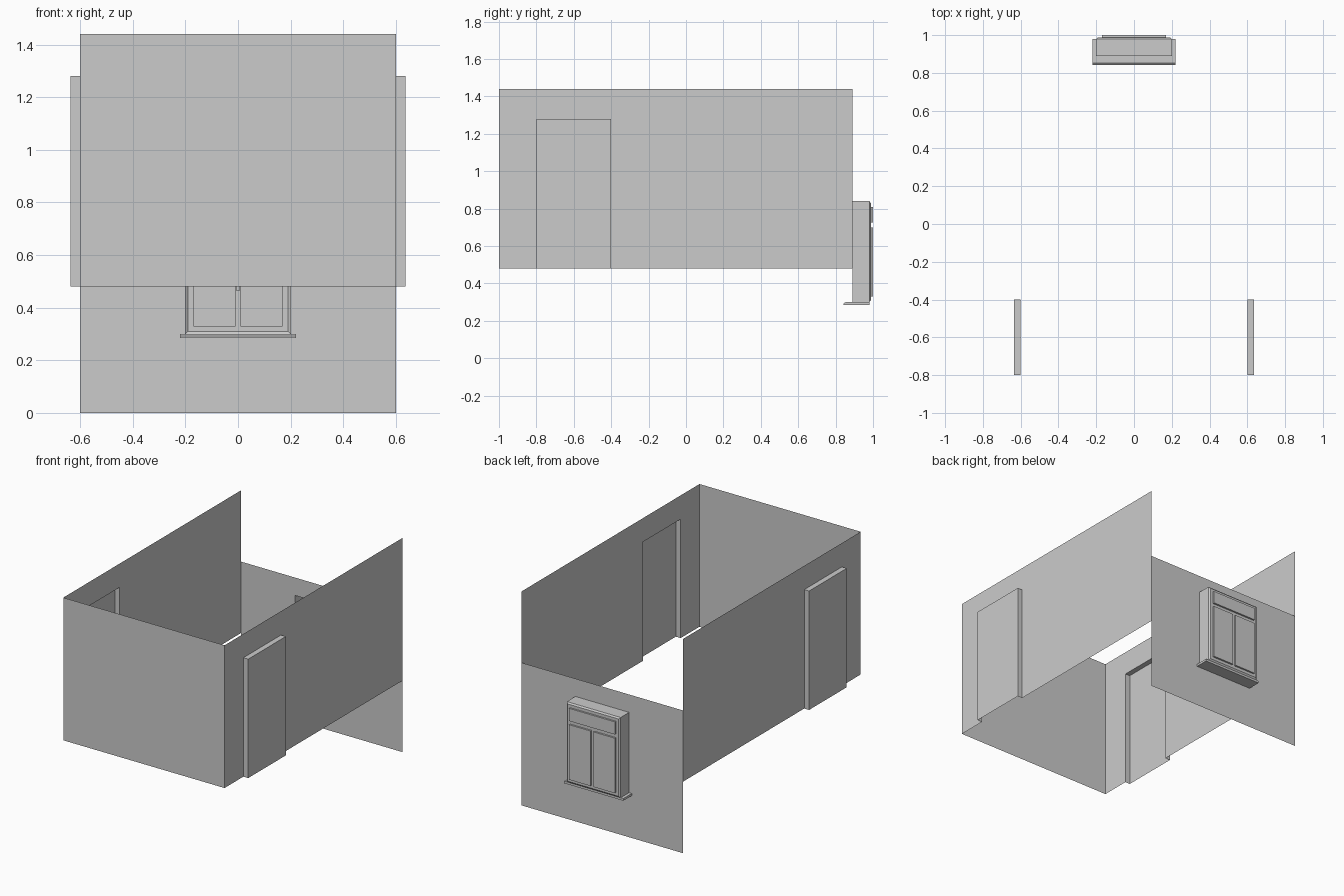
import bpy
import bmesh

if "Cube" in bpy.data.objects:
    bpy.data.objects.remove(bpy.data.objects["Cube"], do_unlink=True)

grey = bpy.data.materials.new("plain_grey")
grey.use_nodes = True
grey.diffuse_color = (0.6, 0.6, 0.6, 1)
grey.node_tree.nodes["Principled BSDF"].inputs["Base Color"].default_value = (0.6, 0.6, 0.6, 1)


def finish(name, bm, mirror=False):
    mesh = bpy.data.meshes.new(name)
    bm.to_mesh(mesh)
    bm.free()
    mesh.materials.append(grey)
    ob = bpy.data.objects.new(name, mesh)
    bpy.context.collection.objects.link(ob)
    if mirror:
        ob.modifiers.new("Mirror", 'MIRROR').use_mirror_merge = False
    return ob


def sheet(name, place, outer, holes=(), mirror=False):
    """Thin wall with rectangular holes; rectangles are (u0, v0, u1, v1)."""
    bm = bmesh.new()
    rects = [outer, *holes]
    us = sorted({r[i] for r in rects for i in (0, 2)})
    vs = sorted({r[i] for r in rects for i in (1, 3)})
    grid = {(u, v): bm.verts.new(place(u, v)) for u in us for v in vs}
    for a, b in zip(us, us[1:]):
        for c, d in zip(vs, vs[1:]):
            mu, mv = (a + b) / 2, (c + d) / 2
            if not any(h[0] < mu < h[2] and h[1] < mv < h[3] for h in holes):
                bm.faces.new([grid[k] for k in ((a, c), (b, c), (b, d), (a, d))])
    bmesh.ops.delete(bm, geom=[v for v in bm.verts if not v.link_faces], context='VERTS')
    return finish(name, bm, mirror)


def shell(name, rings, cap=True, skip=(), mirror=False):
    """Open recess: sides between rectangular rings, closed at the last ring."""
    bm = bmesh.new()
    rows = [[bm.verts.new(p) for p in ring] for ring in rings]
    for r, s in zip(rows, rows[1:]):
        for i in range(4):
            if i not in skip:
                j = (i + 1) % 4
                bm.faces.new((r[i], r[j], s[j], s[i]))
    if cap:
        bm.faces.new(rows[-1])
    bmesh.ops.recalc_face_normals(bm, faces=bm.faces)
    return finish(name, bm, mirror)


def corners(r):
    return [(r[0], r[1]), (r[2], r[1]), (r[2], r[3]), (r[0], r[3])]


def ring_y(r, y):
    return [(u, y, v) for u, v in corners(r)]


def ring_x(r, x):
    return [(x, u, v) for u, v in corners(r)]


# Room walls
HALF, BACK, LOW, HIGH = 0.6, 0.89, 0.48, 1.44
door = (-0.8, LOW, -0.4, 1.28)
window = (-0.2, 0.3, 0.2, 0.84)
sheet("front_wall", lambda u, v: (u, -1, v), (-HALF, LOW, HALF, HIGH))
sheet("side_walls", lambda u, v: (HALF, u, v), (-1, LOW, BACK, HIGH), [door], mirror=True)
sheet("back_wall", lambda u, v: (-u, BACK, v), (-HALF, 0, HALF, 0.96), [window])

# Door recesses, open at the floor
shell("door_recesses", [ring_x(door, HALF), ring_x(door, 0.636)], skip=(0,), mirror=True)

# Window recess with a chamfered outer edge
rim = (-0.19, 0.31, 0.19, 0.83)
shell("window_recess", [ring_y(window, BACK), ring_y(window, 0.98), ring_y(rim, 0.988)], cap=False)

# Window frame and its three panes
panes = {
    "right_pane": (-0.17, 0.33, -0.01, 0.7),
    "left_pane": (0.01, 0.33, 0.17, 0.7),
    "top_pane": (-0.17, 0.725, 0.17, 0.81),
}
sheet("window_frame", lambda u, v: (-u, 0.988, v), rim, list(panes.values()))
for name, r in panes.items():
    shell(name, [ring_y(r, 0.988), ring_y(r, 1.0)])

# Window handle
handle = (-0.008, 0.465, 0.008, 0.53)
shell("window_handle", [ring_y(handle, 0.988), ring_y(handle, 0.975)])

# Window sill with a chamfered nose
bm = bmesh.new()
profile = [(0.843, 0.285), (0.98, 0.285), (0.98, 0.3), (0.853, 0.3), (0.843, 0.293)]
face = bm.faces.new([bm.verts.new((-0.22, y, z)) for y, z in profile])
ext = bmesh.ops.extrude_face_region(bm, geom=[face], use_keep_orig=True)
moved = [g for g in ext["geom"] if isinstance(g, bmesh.types.BMVert)]
bmesh.ops.translate(bm, verts=moved, vec=(0.44, 0, 0))
bmesh.ops.recalc_face_normals(bm, faces=bm.faces)
finish("window_sill", bm)
